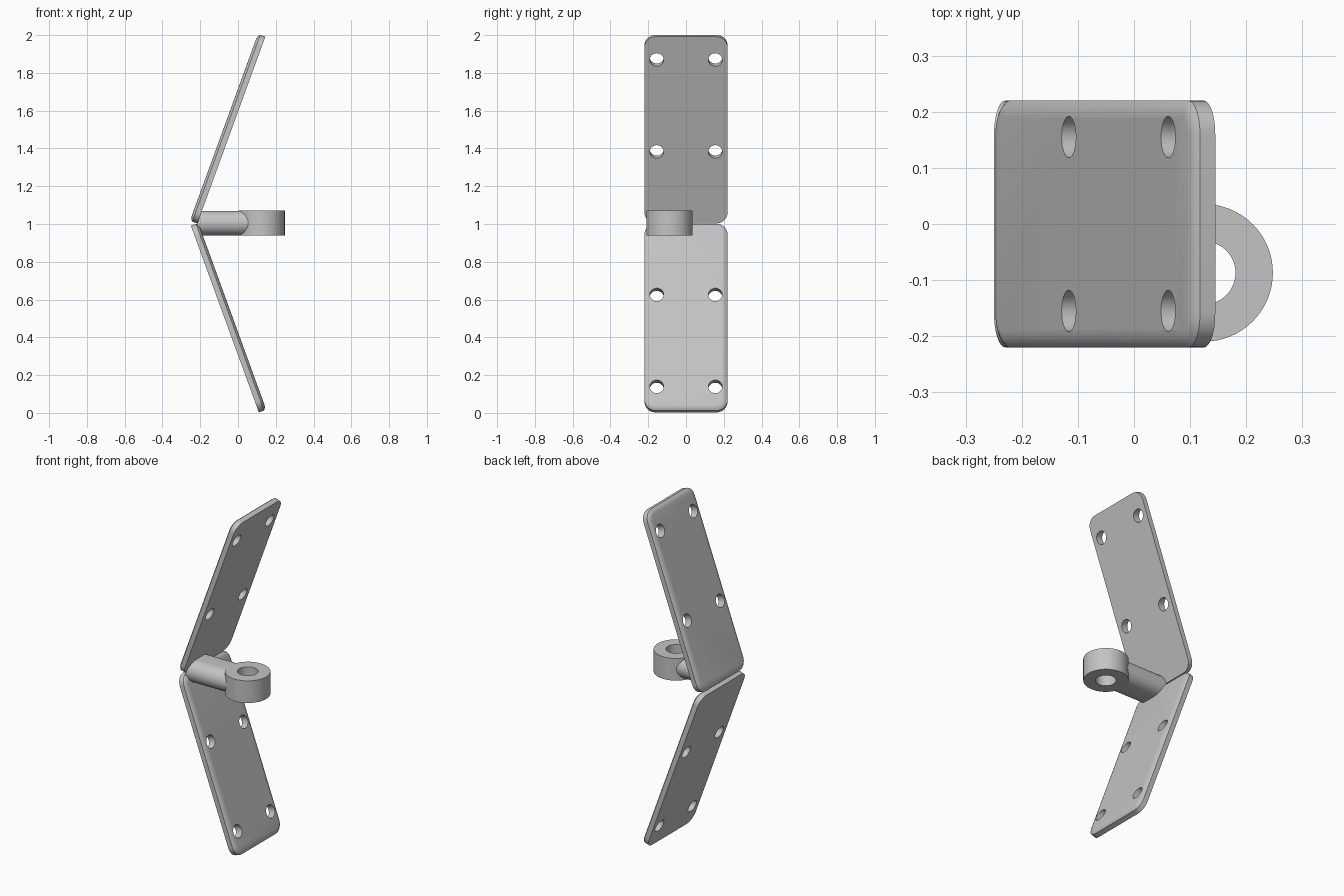
import bpy, bmesh, math
from mathutils import Matrix, Vector

if "Cube" in bpy.data.objects:
    bpy.data.objects.remove(bpy.data.objects["Cube"])

steel = bpy.data.materials.new("steel_grey")
steel.diffuse_color = (0.55, 0.55, 0.55, 1)
steel.use_nodes = True
steel.node_tree.nodes["Principled BSDF"].inputs["Base Color"].default_value = steel.diffuse_color

LENGTH, WIDTH, THICK, CORNER = 1.052, 0.44, 0.042, 0.06


def outline(x0, x1, y0, y1, r, steps=8):
    """Rounded rectangle as a list of 2D points, counter-clockwise."""
    pts = []
    corners = [(x1 - r, y1 - r), (x0 + r, y1 - r), (x0 + r, y0 + r), (x1 - r, y0 + r)]
    for i, (cx, cy) in enumerate(corners):
        for k in range(steps + 1):
            a = math.pi / 2 * (i + k / steps)
            pts.append((cx + r * math.cos(a), cy + r * math.sin(a)))
    return pts


def loft(name, rings):
    """Skin a stack of matching closed rings and cap both ends."""
    bm = bmesh.new()
    loops = [[bm.verts.new(p) for p in ring] for ring in rings]
    n = len(loops[0])
    for a, b in zip(loops, loops[1:]):
        for i in range(n):
            j = (i + 1) % n
            bm.faces.new((a[i], a[j], b[j], b[i]))
    bm.faces.new(loops[0][::-1])
    bm.faces.new(loops[-1])
    bmesh.ops.remove_doubles(bm, verts=bm.verts, dist=1e-5)
    bmesh.ops.recalc_face_normals(bm, faces=bm.faces)
    me = bpy.data.meshes.new(name)
    bm.to_mesh(me)
    bm.free()
    me.materials.append(steel)
    ob = bpy.data.objects.new(name, me)
    bpy.context.collection.objects.link(ob)
    return ob


def activate(ob):
    bpy.ops.object.select_all(action='DESELECT')
    ob.select_set(True)
    bpy.context.view_layer.objects.active = ob


def circle(r, cx, cy, z, n):
    return [(cx + r * math.cos(2 * math.pi * i / n),
             cy + r * math.sin(2 * math.pi * i / n), z) for i in range(n)]


def drill(ob, cx, cy, r, z0, z1, n=32):
    """Cut one round hole along the local z axis."""
    cutter = loft("drill", [circle(r, cx, cy, z0, n), circle(r, cx, cy, z1, n)])
    cutter.hide_render = True
    activate(ob)
    mod = ob.modifiers.new("hole", 'BOOLEAN')
    mod.operation = 'DIFFERENCE'
    mod.solver = 'EXACT'
    mod.object = cutter
    bpy.ops.object.modifier_apply(modifier=mod.name)
    bpy.data.objects.remove(cutter)


def smooth(ob):
    activate(ob)
    bpy.ops.object.shade_smooth_by_angle(angle=math.radians(32))


def plate(name, origin, tilt):
    """Mounting plate with one crowned face and four screw holes."""
    profile = [(0, 0), (0, 0.029), (0.008, 0.036), (0.018, 0.0405), (0.03, THICK)]
    rings = []
    for inset, h in profile:
        pts = outline(inset, LENGTH - inset, -WIDTH / 2 + inset, WIDTH / 2 - inset,
                      CORNER - inset)
        rings.append([(x, y, h) for x, y in pts])
    ob = loft(name, rings)
    for x in (LENGTH - 0.13, LENGTH - 0.648):
        for y in (-0.155, 0.155):
            drill(ob, x, y, 0.037, -0.05, 0.1)
    ob.data.transform(Matrix.Translation(Vector(origin)) @ Matrix.Rotation(tilt, 4, 'Y'))
    smooth(ob)


# Two plates leaning away from the hinge line
plate("upper_plate", (-0.215, 0, 1.003), math.radians(-70))
plate("lower_plate", (-0.2495, 0, 0.991), math.radians(70))

# Rounded arm running from the hinge line to the eye
section = outline(-0.187, 0.013, 0.94, 1.07, 0.0649, 10)
arm = loft("arm", [[(x, y, z) for y, z in section] for x in (-0.215, 0.055)])
smooth(arm)

# Eye with a vertical pin hole
eye = loft("eye", [circle(0.1225, 0.125, -0.087, z, 64) for z in (0.939, 1.071)])
drill(eye, 0.125, -0.087, 0.056, 0.8, 1.2, 48)
smooth(eye)
